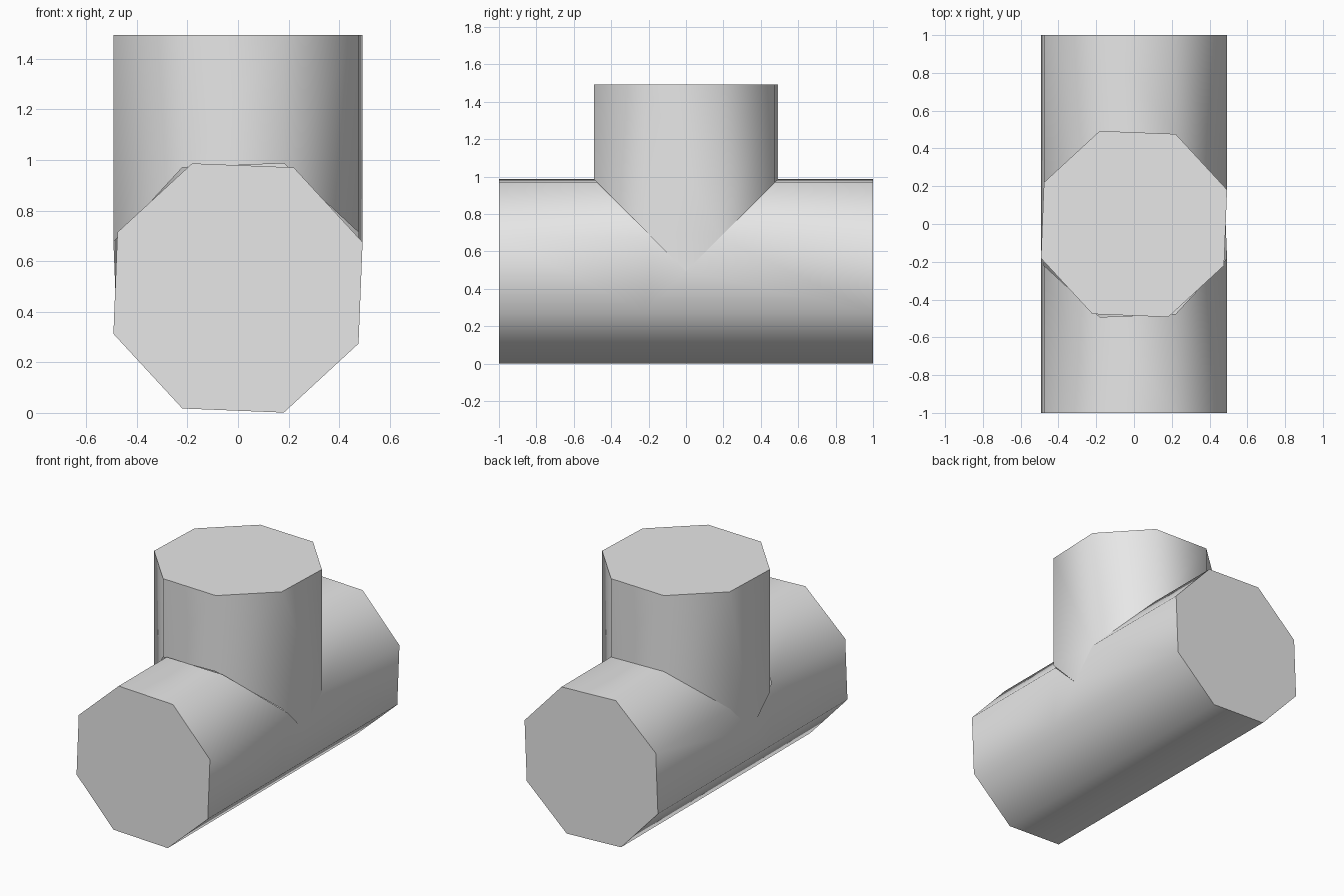
import bpy, bmesh, math
from mathutils import Vector

cube = bpy.data.objects.get("Cube")
if cube:
    bpy.data.objects.remove(cube, do_unlink=True)

SIDES, RADIUS, AXIS_Z, TOP_Z = 8, 0.525, 0.494, 1.494
TURN = math.radians(65.2)

grey = bpy.data.materials.new("plain grey")
grey.use_nodes = True
grey.diffuse_color = (0.8, 0.8, 0.8, 1)
grey.node_tree.nodes["Principled BSDF"].inputs["Base Color"].default_value = grey.diffuse_color


def pipe(name, place, start, end, keep_above):
    """Eight-sided closed pipe, cut along the V-shaped mitre of the joint."""
    bm = bmesh.new()
    rings = []
    for t in (start, end):
        ring = []
        for i in range(SIDES):
            a = TURN + i * math.tau / SIDES
            ring.append(bm.verts.new(place(RADIUS * math.cos(a), RADIUS * math.sin(a), t)))
        rings.append(ring)
        bm.faces.new(ring)
    for i in range(SIDES):
        j = (i + 1) % SIDES
        bm.faces.new((rings[0][i], rings[0][j], rings[1][j], rings[1][i]))
    bmesh.ops.recalc_face_normals(bm, faces=bm.faces)

    # Mitre cut
    for side in (-1, 1):
        bmesh.ops.bisect_plane(bm, geom=bm.verts[:] + bm.edges[:] + bm.faces[:],
                               plane_co=Vector((0, 0, AXIS_Z)),
                               plane_no=Vector((0, side, 1)))
    waste = []
    for f in bm.faces:
        c = f.calc_center_median()
        if (c.z > AXIS_Z + abs(c.y)) != keep_above:
            waste.append(f)
    bmesh.ops.delete(bm, geom=waste, context='FACES')

    mesh = bpy.data.meshes.new(name)
    bm.to_mesh(mesh)
    bm.free()
    mesh.materials.append(grey)
    obj = bpy.data.objects.new(name, mesh)
    bpy.context.collection.objects.link(obj)
    bpy.ops.object.select_all(action='DESELECT')
    obj.select_set(True)
    bpy.context.view_layer.objects.active = obj
    bpy.ops.object.shade_smooth_by_angle(angle=math.radians(60))
    return obj


# Long pipe from front to back
pipe("main_pipe", lambda u, v, t: (u, t, AXIS_Z + v), -1, 1, False)
# Upright branch
pipe("branch_pipe", lambda u, v, t: (u, v, t), 0, TOP_Z, True)
